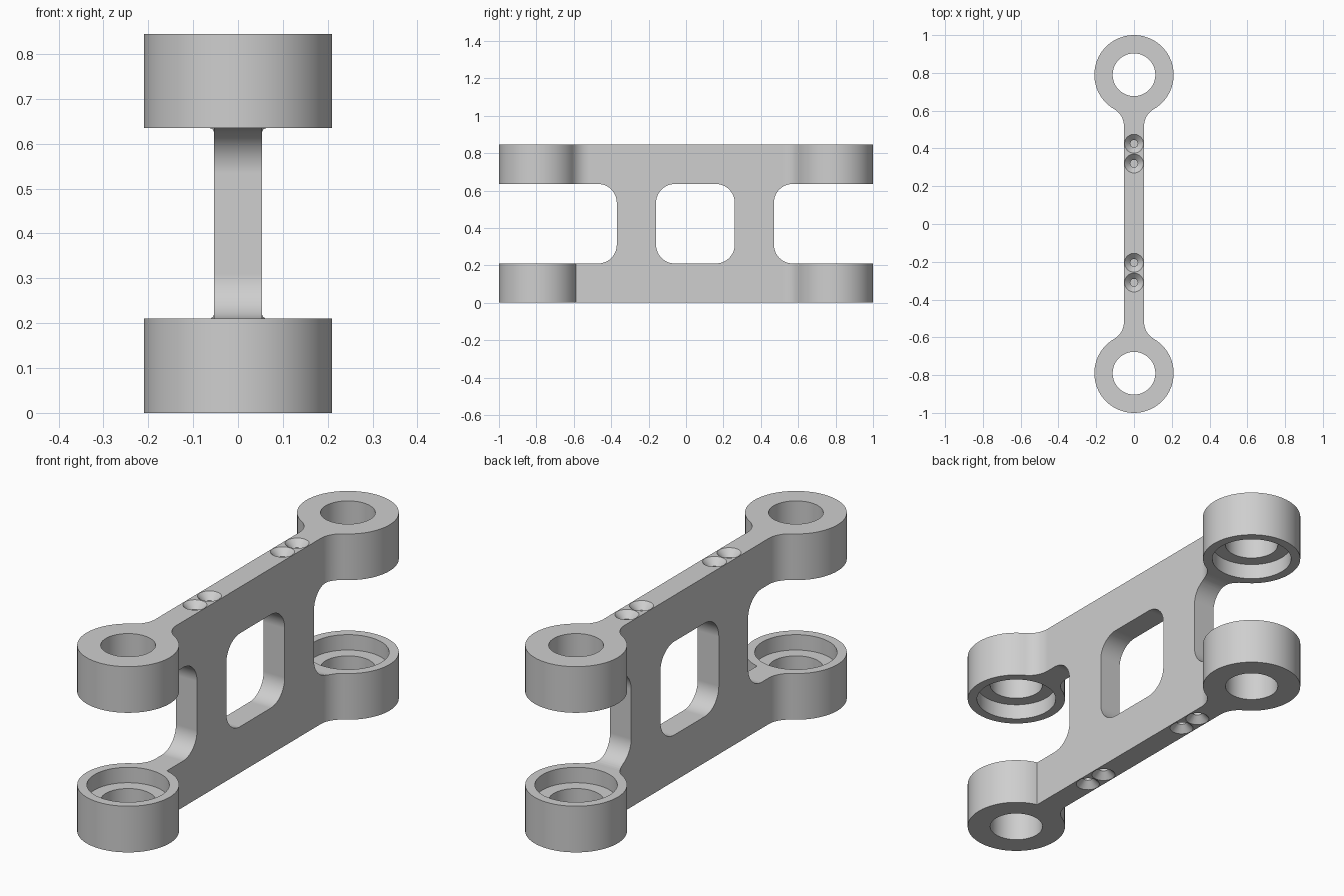
import bpy
import bmesh
from math import sin, cos, pi, atan2, asin, acos, sqrt, radians
from mathutils import Matrix, Vector

HEIGHT = 0.845
RING_Y, RING_R, BORE_R, SEAT_R = 0.79, 0.21, 0.113, 0.17
WEB_X, FILLET = 0.053, 0.105
ARM_LOW, ARM_HIGH = 0.21, 0.635

if "Cube" in bpy.data.objects:
    bpy.data.objects.remove(bpy.data.objects["Cube"], do_unlink=True)

grey = bpy.data.materials.new("light_grey")
grey.use_nodes = True
grey.diffuse_color = (0.62, 0.62, 0.62, 1)
grey.node_tree.nodes["Principled BSDF"].inputs["Base Color"].default_value = grey.diffuse_color


def make_object(name, bm):
    bmesh.ops.recalc_face_normals(bm, faces=bm.faces)
    mesh = bpy.data.meshes.new(name)
    bm.to_mesh(mesh)
    bm.free()
    mesh.materials.append(grey)
    obj = bpy.data.objects.new(name, mesh)
    bpy.context.collection.objects.link(obj)
    return obj


def arc(cx, cy, r, a0, a1, n):
    return [(cx + r * cos(a0 + (a1 - a0) * i / n), cy + r * sin(a0 + (a1 - a0) * i / n))
            for i in range(n + 1)]


def prism(name, points, low, high, along_x=False):
    """Extrude a 2D outline along z, or along x for a (y, z) outline."""
    bm = bmesh.new()
    place = (lambda a, b, c: (c, a, b)) if along_x else (lambda a, b, c: (a, b, c))
    face = bm.faces.new([bm.verts.new(place(a, b, low)) for a, b in points])
    top = bmesh.ops.extrude_face_region(bm, geom=[face])
    verts = [v for v in top["geom"] if isinstance(v, bmesh.types.BMVert)]
    bmesh.ops.translate(bm, verts=verts, vec=Vector(place(0, 0, high - low)))
    return make_object(name, bm)


def cone(name, y, z0, r0, z1, r1, sides=64):
    bm = bmesh.new()
    bmesh.ops.create_cone(bm, cap_ends=True, segments=sides, radius1=r0, radius2=r1,
                          depth=z1 - z0, matrix=Matrix.Translation((0, y, (z0 + z1) / 2)))
    return make_object(name, bm)


def rounded_rect(a0, a1, b0, b1, r):
    corners = [(a1 - r, b1 - r), (a0 + r, b1 - r), (a0 + r, b0 + r), (a1 - r, b0 + r)]
    return [p for i, (a, b) in enumerate(corners)
            for p in arc(a, b, r, i * pi / 2, (i + 1) * pi / 2, 12)]


def cut(target, cutter):
    mod = target.modifiers.new("cut", "BOOLEAN")
    mod.operation = "DIFFERENCE"
    mod.solver = "EXACT"
    mod.object = cutter
    bpy.context.view_layer.objects.active = target
    bpy.ops.object.modifier_apply(modifier=mod.name)
    bpy.data.objects.remove(cutter, do_unlink=True)


# Plan outline: two rings blended into a thin web by tangent fillets
fx = WEB_X + FILLET
fy = RING_Y - sqrt((RING_R + FILLET) ** 2 - fx ** 2)
touch = atan2(fy - RING_Y, fx)
quarter = arc(fx, fy, FILLET, pi, pi + touch, 12)
quarter += arc(0, RING_Y, RING_R, touch, pi / 2, 28)[1:]
right_half = [(x, -y) for x, y in reversed(quarter)] + quarter
outline = right_half + [(-x, y) for x, y in reversed(right_half)][1:-1]
bracket = prism("bracket", outline, 0, HEIGHT)

# Window between the two legs, and the open gaps between the arms
for y0, y1 in ((-0.16, 0.26), (0.47, 1.4), (-1.4, -0.37)):
    cut(bracket, prism("gap_cutter", rounded_rect(y0, y1, ARM_LOW, ARM_HIGH, 0.1),
                       -0.5, 0.5, True))

# The lower front ring meets the web at a sharp corner on one side
corner = arc(0, -RING_Y, RING_R, -touch, acos(WEB_X / RING_R), 10)
corner += [(WEB_X, -fy), (0.2, -fy), (0.2, corner[0][1])]
cut(bracket, prism("corner_cutter", corner, -0.1, 0.35))

# Ring bores with wider seats on the inner sides
for y in (-RING_Y, RING_Y):
    cut(bracket, cone("bore_cutter", y, -0.1, BORE_R, HEIGHT + 0.1, BORE_R))
    cut(bracket, cone("seat_cutter", y, 0.14, SEAT_R, HEIGHT - 0.14, SEAT_R))

# Countersunk screw holes at both ends of each leg
for y in (-0.31, -0.205, 0.32, 0.425):
    cut(bracket, cone("sink_cutter", y, -0.01, 0.06, 0.03, 0.02, 32))
    cut(bracket, cone("sink_cutter", y, HEIGHT - 0.03, 0.02, HEIGHT + 0.01, 0.06, 32))
    cut(bracket, cone("shaft_cutter", y, -0.1, 0.02, 0.12, 0.02, 32))
    cut(bracket, cone("shaft_cutter", y, HEIGHT - 0.12, 0.02, HEIGHT + 0.1, 0.02, 32))

# Smooth curved walls, crisp edges, clean flats
bpy.ops.object.select_all(action="DESELECT")
bracket.select_set(True)
bpy.context.view_layer.objects.active = bracket
bpy.ops.object.shade_smooth_by_angle(angle=radians(30))
weighted = bracket.modifiers.new("flat_normals", "WEIGHTED_NORMAL")
weighted.keep_sharp = True
